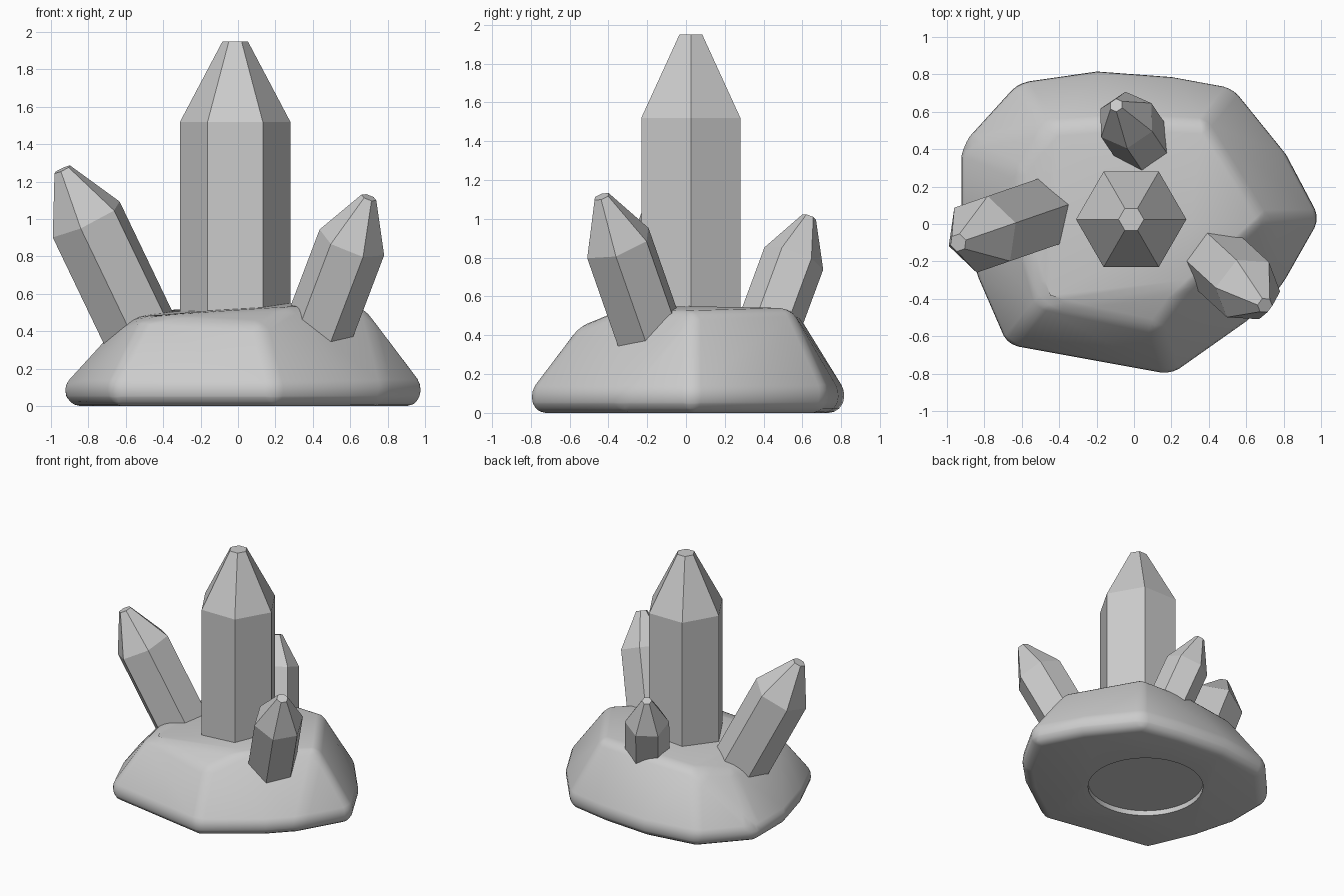
import bpy, bmesh, math
from mathutils import Vector

cube = bpy.data.objects.get("Cube")
if cube:
    bpy.data.objects.remove(cube)

grey = bpy.data.materials.new("stone_grey")
grey.use_nodes = True
grey.diffuse_color = (0.6, 0.6, 0.6, 1)
grey.node_tree.nodes["Principled BSDF"].inputs["Base Color"].default_value = (0.6, 0.6, 0.6, 1)


def make_object(name, bm):
    bmesh.ops.recalc_face_normals(bm, faces=bm.faces)
    mesh = bpy.data.meshes.new(name)
    bm.to_mesh(mesh)
    bm.free()
    mesh.materials.append(grey)
    obj = bpy.data.objects.new(name, mesh)
    bpy.context.collection.objects.link(obj)
    return obj


def crystal(name, tip, lean, radius, point, length, spin):
    """Six-sided shaft with a tapered, blunt point; spin turns a corner from the lean."""
    axis = Vector(lean).normalized()
    u = Vector((axis.x, axis.y, 0))
    u = u.normalized() if u.length > 0.001 else Vector((1, 0, 0))
    v = axis.cross(u).normalized()
    u = v.cross(axis)
    bm = bmesh.new()
    rings = []
    for down, r in ((length, radius), (point, radius), (0, radius * 0.23)):
        centre = Vector(tip) - axis * down
        ring = []
        for i in range(6):
            a = math.radians(spin) + i * math.tau / 6
            ring.append(bm.verts.new(centre + r * (u * math.cos(a) + v * math.sin(a))))
        rings.append(ring)
    for low, high in zip(rings, rings[1:]):
        for i in range(6):
            j = (i + 1) % 6
            bm.faces.new((low[i], low[j], high[j], high[i]))
    bm.faces.new(rings[0])
    bm.faces.new(rings[-1])
    return make_object(name, bm)


# Rock base: hull of a low rim and an uneven crown, with rounded edges
rim = [(1.0, 0.03), (0.82, 0.37), (0.53, 0.73), (0.2, 0.79), (-0.2, 0.82), (-0.62, 0.76),
       (-0.93, 0.42), (-0.93, 0.05), (-0.84, -0.28), (-0.68, -0.65), (0.2, -0.81),
       (0.61, -0.52), (0.79, -0.34)]
crown = [(0.69, 0.03, 0.525), (0.37, 0.54, 0.54), (-0.05, 0.56, 0.535), (-0.45, 0.53, 0.51),
         (-0.62, 0.28, 0.45), (-0.62, 0.0, 0.45), (-0.5, -0.43, 0.48), (0.12, -0.56, 0.44),
         (0.28, -0.34, 0.53), (0.3, 0.0, 0.55)]
bm = bmesh.new()
for z, s in ((0, 0.96), (0.1, 1.01)):
    for x, y in rim:
        bm.verts.new((x * s, y * s, z))
for p in crown:
    bm.verts.new(p)
bmesh.ops.convex_hull(bm, input=bm.verts)
bmesh.ops.dissolve_limit(bm, angle_limit=math.radians(4), verts=bm.verts, edges=bm.edges)
rock = make_object("rock_base", bm)
bevel = rock.modifiers.new("rounding", 'BEVEL')
bevel.width = 0.05
bevel.segments = 3
bevel.limit_method = 'ANGLE'
bevel.angle_limit = math.radians(12)

# Round recess under the base
bm = bmesh.new()
bmesh.ops.create_cone(bm, cap_ends=True, segments=64, radius1=0.42, radius2=0.42, depth=0.08)
cutter = make_object("recess_cutter", bm)
cutter.location = (-0.06, 0.06, 0)
cutter.hide_render = True
cut = rock.modifiers.new("recess", 'BOOLEAN')
cut.operation = 'DIFFERENCE'
cut.object = cutter
bpy.context.view_layer.objects.active = rock
rock.select_set(True)
for modifier in ("rounding", "recess"):
    bpy.ops.object.modifier_apply(modifier=modifier)
bpy.data.objects.remove(cutter)
bpy.ops.object.shade_smooth_by_angle(angle=math.radians(35))

# Crystals: one upright, three leaning outward
crystal("centre_crystal", (-0.015, 0.025, 1.95), (0, 0, 1), 0.295, 0.43, 1.65, 0)
crystal("right_crystal", (-0.94, -0.1, 1.265), (-0.48, -0.166, 1), 0.212, 0.3, 1.1, 0)
crystal("left_crystal", (0.70, -0.435, 1.115), (0.38, -0.35, 1), 0.186, 0.27, 0.95, 36)
crystal("back_crystal", (-0.095, 0.635, 1.01), (-0.25, 0.37, 1), 0.162, 0.235, 0.8, 30)
